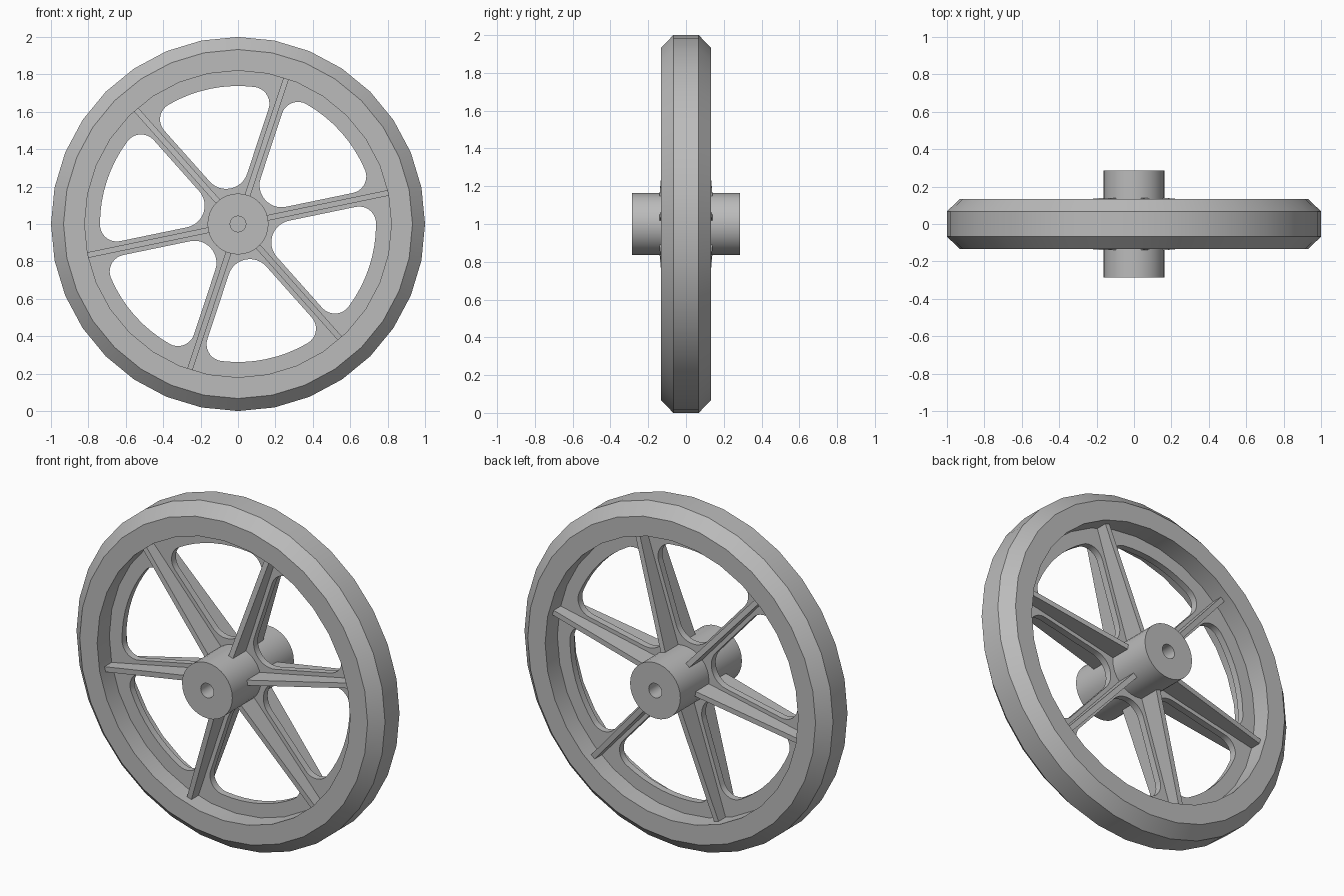
import bpy, bmesh
from math import sin, cos, pi, radians, asin, atan2, hypot
from mathutils import Vector, Matrix

cube = bpy.data.objects.get("Cube")
if cube:
    bpy.data.objects.remove(cube, do_unlink=True)

SPOKES = 6
START = radians(11.7)
CENTRE = Vector((0, 0, 1))

grey = bpy.data.materials.new("cast_grey")
grey.use_nodes = True
colour = (0.5, 0.5, 0.5, 1)
grey.diffuse_color = colour
grey.node_tree.nodes["Principled BSDF"].inputs["Base Color"].default_value = colour


def add_object(name, mesh):
    mesh.materials.clear()
    mesh.materials.append(grey)
    obj = bpy.data.objects.new(name, mesh)
    bpy.context.collection.objects.link(obj)
    obj.location = CENTRE
    bpy.ops.object.select_all(action='DESELECT')
    obj.select_set(True)
    bpy.context.view_layer.objects.active = obj
    bpy.ops.object.shade_smooth_by_angle(angle=radians(30))
    return obj


def from_bmesh(name, bm):
    bmesh.ops.recalc_face_normals(bm, faces=bm.faces)
    mesh = bpy.data.meshes.new(name)
    bm.to_mesh(mesh)
    bm.free()
    return add_object(name, mesh)


def lathe(name, profile, sides):
    """Revolve a closed (radius, y) profile around the axle."""
    bm = bmesh.new()
    rings = []
    for i in range(sides):
        a = 2 * pi * i / sides
        rings.append([bm.verts.new((r * sin(a), y, r * cos(a))) for r, y in profile])
    n = len(profile)
    for i, ring in enumerate(rings):
        after = rings[(i + 1) % sides]
        for j in range(n):
            k = (j + 1) % n
            bm.faces.new((ring[j], ring[k], after[k], after[j]))
    return from_bmesh(name, bm)


def arc(cx, cy, radius, a0, a1, steps):
    return [(cx + radius * cos(a0 + (a1 - a0) * i / steps),
             cy + radius * sin(a0 + (a1 - a0) * i / steps)) for i in range(steps + 1)]


# Rim with chamfered tread, and hub with a through bore
lathe("rim", [(0.82, -0.133), (0.933, -0.133), (1, -0.067),
              (1, 0.067), (0.933, 0.133), (0.82, 0.133)], 32)
lathe("hub", [(0.042, -0.285), (0.163, -0.285), (0.163, 0.285), (0.042, 0.285)], 32)


def window(half_web=0.038, outer=0.738, fillet=0.09, inner=0.118):
    """Rounded window outline between two spokes, centred on the +x direction."""
    half = pi / SPOKES
    d = (inner + half_web) / sin(half)
    points = arc(d, 0, inner, 3 * pi / 2 - half, pi / 2 + half, 12)
    # outer corner: touches both the spoke edge and the outer arc
    reach = outer - fillet
    a = half - asin((half_web + fillet) / reach)
    cx, cy = reach * cos(a), reach * sin(a)
    points += arc(cx, cy, fillet, pi / 2 + half, a, 9)
    points += arc(0, 0, outer, a, -a, 8)[1:-1]
    points += arc(cx, -cy, fillet, -a, -pi / 2 - half, 9)
    return points


# Thin web plate with six windows
curve = bpy.data.curves.new("web_outline", 'CURVE')
curve.dimensions = '2D'
curve.fill_mode = 'BOTH'
curve.extrude = 0.02


def add_outline(points, angle=0):
    spline = curve.splines.new('POLY')
    spline.points.add(len(points) - 1)
    for p, (x, y) in zip(spline.points, points):
        p.co = (x * cos(angle) - y * sin(angle), x * sin(angle) + y * cos(angle), 0, 1)
    spline.use_cyclic_u = True


add_outline(arc(0, 0, 0.84, 0, 2 * pi, 32)[:-1])
for i in range(SPOKES):
    add_outline(window(), START + (i + 0.5) * 2 * pi / SPOKES)
helper = bpy.data.objects.new("web_outline", curve)
bpy.context.collection.objects.link(helper)
bpy.context.view_layer.update()
web_mesh = bpy.data.meshes.new_from_object(
    helper.evaluated_get(bpy.context.evaluated_depsgraph_get()))
bpy.data.objects.remove(helper, do_unlink=True)
web_mesh.transform(Matrix.Rotation(pi / 2, 4, 'X'))
bm = bmesh.new()
bm.from_mesh(web_mesh)
bmesh.ops.remove_doubles(bm, verts=bm.verts, dist=0.0001)
from_bmesh("web", bm)

# Spoke ribs, tapering in depth from hub to rim
for i in range(SPOKES):
    bm = bmesh.new()
    bmesh.ops.create_cube(bm, size=1)
    for v in bm.verts:
        at_rim = v.co.x > 0
        v.co = (0.822 if at_rim else 0.15,
                v.co.y * 2 * (0.085 if at_rim else 0.141),
                v.co.z * 0.03)
    bm.transform(Matrix.Rotation(-START - i * 2 * pi / SPOKES, 4, 'Y'))
    from_bmesh("spoke_rib_%d" % (i + 1), bm)
